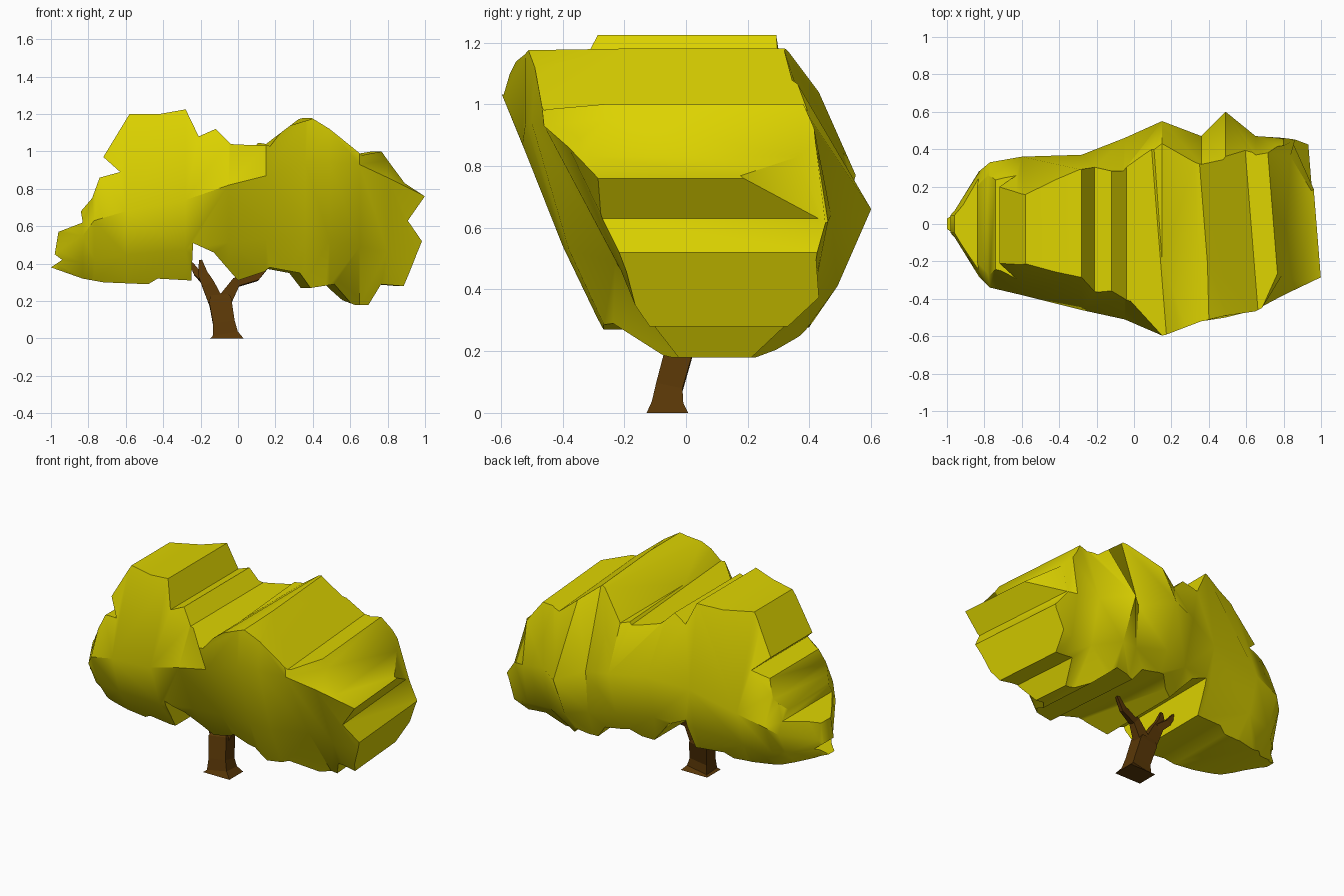
import bpy, bmesh
from math import radians
from mathutils import Vector

if "Cube" in bpy.data.objects:
    bpy.data.objects.remove(bpy.data.objects["Cube"])


def paint(name, rgb):
    m = bpy.data.materials.new(name)
    m.diffuse_color = (*rgb, 1)
    m.use_nodes = True
    m.node_tree.nodes["Principled BSDF"].inputs["Base Color"].default_value = m.diffuse_color
    return m


leaf = paint("leaf_yellow", (0.72, 0.65, 0.0))
bark = paint("bark_brown", (0.10, 0.038, 0.002))


def loft(name, rings, mat):
    """Skin a row of equal-sized rings and cap both ends."""
    bm = bmesh.new()
    rows = [[bm.verts.new(p) for p in r] for r in rings]
    n = len(rows[0])
    for a, b in zip(rows, rows[1:]):
        for i in range(n):
            bm.faces.new((a[i], a[(i + 1) % n], b[(i + 1) % n], b[i]))
    bm.faces.new(rows[0][::-1])
    bm.faces.new(rows[-1])
    bmesh.ops.recalc_face_normals(bm, faces=bm.faces)
    me = bpy.data.meshes.new(name)
    bm.to_mesh(me)
    bm.free()
    ob = bpy.data.objects.new(name, me)
    bpy.context.collection.objects.link(ob)
    me.materials.append(mat)
    return ob


# Crown volume: x, front y (top, mid, bottom), back y (bottom, mid, top),
# z (bottom, back mid, front mid, top)
sections = [
    (-1.01, -.01, -.02, -.01, .01, .02, .01, .34, .39, .39, .44),
    (-.96, -.04, -.07, -.03, .03, .07, .04, .34, .47, .47, .60),
    (-.83, -.16, -.28, -.10, .10, .28, .16, .30, .55, .55, .80),
    (-.77, -.18, -.34, -.15, .15, .33, .18, .28, .60, .63, .97),
    (-.60, -.20, -.38, -.20, .20, .36, .14, .28, .65, .68, 1.22),
    (-.28, -.28, -.46, -.24, .24, .37, .29, .28, .72, .74, 1.24),
    (-.05, -.39, -.51, -.22, .28, .46, .28, .29, .77, .82, 1.07),
    (.15, -.60, -.53, -.22, .36, .55, .43, .29, .77, .87, 1.04),
    (.36, -.52, -.52, -.26, .38, .47, .31, .25, .70, .94, 1.20),
    (.49, -.49, -.50, -.24, .36, .60, .33, .23, .66, .94, 1.12),
    (.65, -.47, -.46, -.01, .20, .47, .36, .17, .64, .93, 1.02),
    (.80, -.20, -.38, -.04, .22, .46, .40, .18, .62, .86, 1.0),
    (1.02, -.14, -.275, -.12, .34, .43, .04, .24, .60, .75, .84),
]


def crown_ring(x, ft, fm, fb, bb, bk, bt, zb, zk, zf, zt):
    """Eight-sided slice, with the underside rounded by one extra point per side."""
    g = .03 if x > -.9 else .005
    h = .09 if x > .6 else g
    g = 0 if x > .9 else g
    s, t = .42, .58
    return [(x, ft, zt), (x, fm, zf), (x, fm * s + fb * t - g, zf * s + zb * t), (x, fb, zb),
            (x, bb, zb), (x, bk * s + bb * t + h, zk * s + zb * t), (x, bk, zk), (x, bt, zt)]


crown = loft("crown", [crown_ring(*s) for s in sections], leaf)

# Lobed front outline, extruded in depth with a slight skew on the right half
outline = [
    (-1, .38), (-.94, .42), (-.98, .45), (-.96, .57), (-.83, .62), (-.84, .68),
    (-.78, .75), (-.74, .86), (-.63, .89), (-.72, .97), (-.58, 1.2), (-.42, 1.2),
    (-.28, 1.225), (-.21, 1.08), (-.12, 1.12), (-.04, 1.04), (.15, 1.03),
    (.23, 1.13), (.40, 1.18), (.65, .98), (.77, 1.0), (.89, .83), (1.0, .76),
    (.91, .63), (.99, .52), (.90, .28), (.78, .29), (.72, .18), (.63, .18),
    (.52, .29), (.39, .27), (.33, .35), (.17, .38), (0, .31), (-.13, .46),
    (-.24, .51), (-.25, .31), (-.43, .32), (-.48, .29), (-.72, .3), (-.83, .32)]
cutter = loft("outline_cutter", [
    [(x - (.08 * (y + .3) if x > .05 else 0), y, z) for x, z in outline]
    for y in (-.8, .8)], leaf)
cutter.hide_render = True
bpy.ops.object.select_all(action='DESELECT')
crown.select_set(True)
bpy.context.view_layer.objects.active = crown
mod = crown.modifiers.new("outline", 'BOOLEAN')
mod.operation, mod.solver, mod.object = 'INTERSECT', 'EXACT', cutter
bpy.ops.object.modifier_apply(modifier=mod.name)
bpy.data.objects.remove(cutter)
bpy.ops.object.shade_smooth_by_angle(angle=radians(40))


def limb(name, pts):
    """Tapered four-sided limb through (x, y, z, half width) points."""
    rings = []
    for i, p in enumerate(pts):
        a, b = pts[max(i - 1, 0)], pts[min(i + 1, len(pts) - 1)]
        q = Vector((0, 0, 1)).rotation_difference(Vector(b[:3]) - Vector(a[:3]))
        if p[2] == 0:
            q.identity()
        rings.append([Vector(p[:3]) + q @ Vector((sx * p[3], sy * p[3] * .75, 0))
                      for sx, sy in ((-1, -1), (1, -1), (1, 1), (-1, 1))])
    return loft(name, rings, bark)


# Trunk with flared foot, then the limbs
limb("trunk", [(-.06, -.06, 0, .09), (-.068, -.06, .022, .068), (-.075, -.055, .08, .058),
               (-.095, -.022, .2, .06), (-.097, -.015, .225, .045)])
limb("left_limb", [(-.11, -.02, .18, .042), (-.16, -.01, .29, .034),
                   (-.19, 0, .35, .026), (-.2, 0, .42, .008)])
limb("left_twig", [(-.17, 0, .31, .025), (-.22, .03, .35, .018), (-.25, .05, .40, .01)])
limb("right_limb", [(-.085, -.02, .18, .042), (-.01, -.01, .30, .026),
                    (.1, .02, .325, .017), (.16, .04, .39, .01)])
